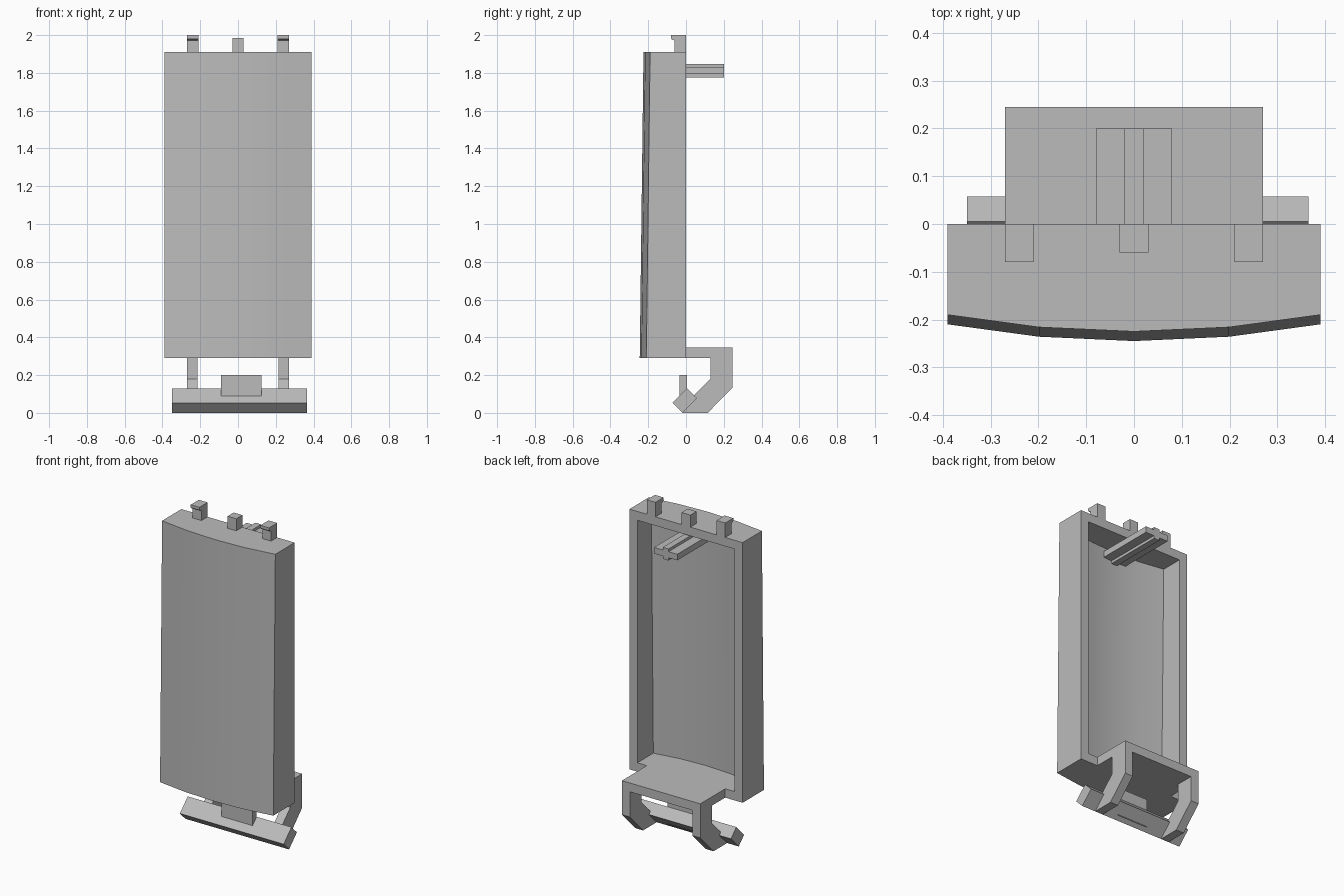
import bpy, bmesh, math

cube = bpy.data.objects.get("Cube")
if cube:
    bpy.data.objects.remove(cube, do_unlink=True)

grey = bpy.data.materials.new("plain grey")
grey.use_nodes = True
colour = (0.5, 0.5, 0.5, 1)
grey.diffuse_color = colour
grey.node_tree.nodes["Principled BSDF"].inputs["Base Color"].default_value = colour


def finish(name, bm, smooth=False):
    bmesh.ops.recalc_face_normals(bm, faces=bm.faces)
    mesh = bpy.data.meshes.new(name)
    bm.to_mesh(mesh)
    bm.free()
    mesh.materials.append(grey)
    ob = bpy.data.objects.new(name, mesh)
    bpy.context.collection.objects.link(ob)
    if smooth:
        bpy.ops.object.select_all(action='DESELECT')
        ob.select_set(True)
        bpy.context.view_layer.objects.active = ob
        bpy.ops.object.shade_smooth_by_angle(angle=math.radians(30))
    return ob


def prism(name, outline, axis, start, end):
    """Extrude an outline: (y, z) along x, or (x, z) along y."""
    bm = bmesh.new()
    rings = []
    for d in (start, end):
        rings.append([bm.verts.new((d, a, b) if axis == 'x' else (a, d, b))
                      for a, b in outline])
    n = len(outline)
    bm.faces.new(rings[0])
    bm.faces.new(rings[1])
    for i in range(n):
        j = (i + 1) % n
        bm.faces.new((rings[0][i], rings[0][j], rings[1][j], rings[1][i]))
    return finish(name, bm)


def box(name, x0, x1, y0, y1, z0, z1):
    return prism(name, [(y0, z0), (y1, z0), (y1, z1), (y0, z1)], 'x', x0, x1)


# Cover: bowed, slightly leaning front with a hollow, open back
BOTTOM, TOP, HALF, WALL = 0.29, 1.91, 0.39, 0.055


def cover_ring(bm, z, inset):
    lean = 0.02 * (z - BOTTOM) / (TOP - BOTTOM)
    half = HALF - inset
    ring = [bm.verts.new((-half, 0, z))]
    for f in (-1, -0.51, 0, 0.51, 1):
        bow = -0.245 + 0.035 * f * f
        ring.append(bm.verts.new((f * half, bow + lean + inset * 0.95, z)))
    ring.append(bm.verts.new((half, 0, z)))
    return ring


bm = bmesh.new()
outer = [cover_ring(bm, z, 0) for z in (BOTTOM, TOP)]
inner = [cover_ring(bm, z, WALL) for z in (BOTTOM + WALL, TOP - WALL)]
for low, high in (outer, inner):
    bm.faces.new(low)
    bm.faces.new(high)
    for i in range(len(low) - 1):
        bm.faces.new((low[i], low[i + 1], high[i + 1], high[i]))
# Rim around the opening
rim_out = [outer[0][0], outer[0][-1], outer[1][-1], outer[1][0]]
rim_in = [inner[0][0], inner[0][-1], inner[1][-1], inner[1][0]]
for i in range(4):
    j = (i + 1) % 4
    bm.faces.new((rim_out[i], rim_out[j], rim_in[j], rim_in[i]))
finish("cover", bm, smooth=True)

# Top clips with a lipped head, and the centre peg
clip = [(0, TOP), (0, 2), (-0.08, 2), (-0.08, 1.985), (-0.075, 1.977),
        (-0.06, 1.972), (-0.06, TOP)]
for side, x in (("right", -0.27), ("left", 0.21)):
    prism(side + "_top_clip", clip, 'x', x, x + 0.06)
box("centre_peg", -0.03, 0.03, -0.06, 0, TOP, 1.985)

# Cross-shaped post reaching out of the back
quarter = [(0.08, 1.831), (0.02, 1.831), (0.02, 1.848)]
upper = quarter + [(-x, z) for x, z in reversed(quarter)]
lower = [(x, 2 * 1.812 - z) for x, z in reversed(upper)]
prism("cross_post", upper + lower, 'y', -0.185, 0.2)

# Bottom shelf and the two hooked arms
box("shelf", -0.27, 0.27, 0, 0.245, BOTTOM, BOTTOM + WALL)
arm = [(0.13, 0.29), (0.245, 0.29), (0.245, 0.135), (0.115, 0), (-0.02, 0),
       (0.05, 0.085), (0.13, 0.18)]
arm = [(0.13, BOTTOM), (0.245, BOTTOM), (0.245, 0.133), (0.115, 0),
       (-0.018, 0), (0.042, 0.092), (0.13, 0.18)]
for side, x in (("right", -0.27), ("left", 0.215)):
    prism(side + "_arm", arm, 'x', x, x + 0.055)

# Slanted crossbar and its upright tab
prism("crossbar", [(-0.072, 0.053), (-0.019, 0), (0.058, 0.077), (0.005, 0.13)],
      'x', -0.35, 0.365)
box("upright_tab", -0.09, 0.125, -0.035, 0.005, 0.021, 0.2)
